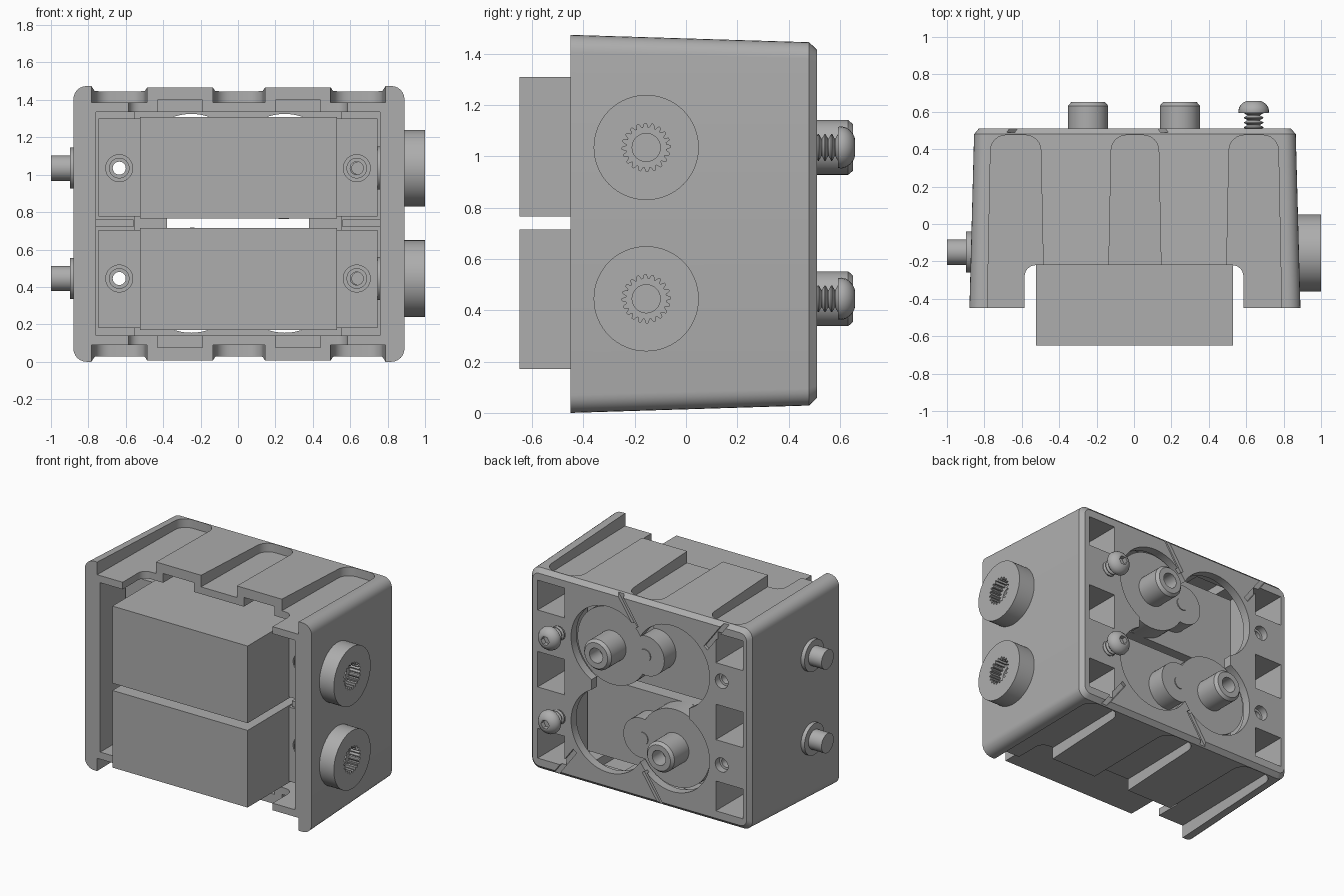
import bpy, bmesh, math
from mathutils import Vector

cube = bpy.data.objects.get("Cube")
if cube:
    bpy.data.objects.remove(cube, do_unlink=True)

grey = bpy.data.materials.new("plain grey")
grey.use_nodes = True
COLOR = (0.42, 0.42, 0.42, 1)
grey.diffuse_color = COLOR
grey.node_tree.nodes["Principled BSDF"].inputs["Base Color"].default_value = COLOR

MID = 0.737                      # mid height
ROWS = (0.445, 1.035)            # heights of the two drive units
AX = {"x": lambda u, v, t: (t, u, v),
      "y": lambda u, v, t: (u, t, v),
      "z": lambda u, v, t: (u, v, t)}


def loft(name, rings):
    """Closed solid through matching rings of points."""
    bm = bmesh.new()
    loops = [[bm.verts.new(p) for p in ring] for ring in rings]
    n = len(loops[0])
    for a, b in zip(loops, loops[1:]):
        for i in range(n):
            j = (i + 1) % n
            bm.faces.new((a[i], a[j], b[j], b[i]))
    bm.faces.new(loops[0])
    bm.faces.new(loops[-1])
    bmesh.ops.recalc_face_normals(bm, faces=bm.faces)
    me = bpy.data.meshes.new(name)
    bm.to_mesh(me)
    bm.free()
    me.materials.append(grey)
    ob = bpy.data.objects.new(name, me)
    bpy.context.collection.objects.link(ob)
    return ob


def prism(name, axis, pts, a, b):
    return loft(name, [[AX[axis](u, v, t) for u, v in pts] for t in (a, b)])


def box(name, x0, x1, y0, y1, z0, z1):
    return prism(name, "z", [(x0, y0), (x1, y0), (x1, y1), (x0, y1)], z0, z1)


def circle(cu, cv, r, n=40):
    return [(cu + r * math.cos(2 * math.pi * i / n), cv + r * math.sin(2 * math.pi * i / n))
            for i in range(n)]


def lathe(name, axis, cu, cv, profile, n=40):
    """Stack of circles: profile holds (radius, position along axis)."""
    return loft(name, [[AX[axis](u, v, t) for u, v in circle(cu, cv, r, n)] for r, t in profile])


def rounded(x0, x1, y0, y1, r, n=6, low=True):
    """Rectangle outline with rounded corners; low=False keeps the lower ones square."""
    pts = []
    for k, (cx, cy) in enumerate([(x1 - r, y1 - r), (x0 + r, y1 - r), (x0 + r, y0 + r), (x1 - r, y0 + r)]):
        if k > 1 and not low:
            pts.append((x0 if k == 2 else x1, y0))
            continue
        for i in range(n + 1):
            a = math.pi / 2 * (k + i / n)
            pts.append((cx + r * math.cos(a), cy + r * math.sin(a)))
    return pts


def boolean(ob, others, op="DIFFERENCE"):
    for other in others:
        mod = ob.modifiers.new("cut", "BOOLEAN")
        mod.operation, mod.solver, mod.object = op, "EXACT", other
        bpy.context.view_layer.objects.active = ob
        bpy.ops.object.modifier_apply(modifier=mod.name)
        bpy.data.objects.remove(other, do_unlink=True)
    return ob


# Housing shell: tapered rounded block with a bevelled back edge
def section(y, inset, r):
    return [AX["y"](u, v, y) for u, v in
            rounded(-0.88 + inset, 0.89 - inset, inset * 1.15, 2 * MID - inset * 1.15, r)]


housing = loft("housing", [section(-0.45, 0, 0.07), section(0.48, 0.025, 0.065), section(0.51, 0.05, 0.05)])
cuts = [box("c", -0.55, 0.55, -0.6, 0.45, 0.14, 1.335),
        box("c", -0.76, 0.76, -0.6, -0.08, 0.14, 1.335),
        prism("c", "z", rounded(-0.585, 0.585, -0.7, -0.22, 0.06), -0.1, 1.6)]

# Three sunken channels on top and bottom, with hollow ribs between them
for x0, x1 in ((-0.785, -0.48), (-0.14, 0.15), (0.49, 0.79)):
    outline = [(x + (0.02 if x < (x0 + x1) / 2 else -0.02) * (y + 0.5), y)
               for x, y in rounded(x0, x1, -0.6, 0.475, 0.08, low=False)]
    cuts += [prism("c", "z", outline, -0.2, 0.09), prism("c", "z", outline, 1.385, 1.7)]
for x in (-0.31, 0.32):
    cuts += [box("c", x - 0.12, x + 0.12, -0.5, 0.4, 0.075, 0.3),
             box("c", x - 0.12, x + 0.12, -0.5, 0.4, 1.2, 1.4)]

# Back wall: four-lobed opening, pockets, screw holes, diagonal grooves
for z in ROWS:
    for x in (-0.25, 0.25):
        cuts.append(prism("c", "y", circle(x, z, 0.29, 64), 0.3, 0.7))
    for x in (-0.635, 0.635):
        cuts.append(lathe("c", "y", x, z, [(0.035, -0.4), (0.035, 0.46), (0.05, 0.461), (0.05, 0.6)], 24))
cuts.append(box("c", -0.38, 0.38, 0.3, 0.7, ROWS[0], ROWS[1]))
for side in (-1, 1):
    for zc, h in ((0.215, 0.105), (MID, 0.125), (1.26, 0.105)):
        x0, x1 = sorted((side * 0.59, side * 0.8))
        cuts.append(box("c", x0, x1, -0.02, 0.7, zc - h, zc + h))
for spin in (1, -1):
    for xa, xb in ((0.19, 0.03), (-0.69, -0.51)):
        a = Vector((xa * spin, MID + spin * 0.74))
        b = Vector((xb * spin, MID + spin * 0.5))
        d = (b - a).normalized() * 0.017
        w = Vector((-d.y, d.x))
        cuts.append(prism("c", "y", [a + w, b + w, b - w, a - w], 0.488, 0.7))
boolean(housing, cuts)

# Divider ribs between the mounting ears
for name, x0, x1 in (("right_divider", -0.77, -0.56), ("left_divider", 0.56, 0.77)):
    box(name, x0, x1, -0.2, -0.07, 0.72, 0.76)

for row, z, side in (("lower", ROWS[0], -1), ("upper", ROWS[1], 1)):
    # Drive unit: body, ears with screw holes, gear cover, output hub
    zc = 0.4425 if row == "lower" else 1.0375
    box(row + "_drive_body", -0.525, 0.53, -0.65, 0.34, zc - 0.272, zc + 0.272)
    for s, label in ((-1, "right"), (1, "left")):
        x0, x1 = sorted((s * 0.5, s * 0.745))
        ear = box(row + "_" + label + "_ear", x0, x1, -0.19, -0.085, zc - 0.262, zc + 0.262)
        ring = [prism("c", "y", circle(s * 0.635, z, 0.072), -0.3, -0.175),
                prism("c", "y", circle(s * 0.635, z, 0.035, 24), -0.4, 0.1)]
        boolean(ear, ring)
        collar = prism(row + "_" + label + "_ear_collar", "y", circle(s * 0.635, z, 0.055), -0.2, -0.17)
        boolean(collar, [prism("c", "y", circle(s * 0.635, z, 0.035, 24), -0.4, 0.1)])
    hx = side * 0.245
    cover = prism(row + "_gear_cover", "y", circle(hx, z, 0.272, 64), 0.33, 0.47)
    boolean(cover, [prism("c", "y", circle(-side * 0.02, z, 0.14), 0.33, 0.47)], "UNION")
    prism(row + "_cover_pin", "y", circle(-side * 0.01, z, 0.045, 24), 0.46, 0.476)
    lathe(row + "_output_hub", "y", hx, z,
          [(0.107, 0.46), (0.107, 0.632), (0.09, 0.652), (0.052, 0.652), (0.052, 0.54)])

    # Screw with thread and domed socket head
    profile = [(0.034, -0.17)]
    t = 0.4
    while t < 0.585:
        profile += [(0.034, t), (0.052, t + 0.01), (0.052, t + 0.014), (0.034, t + 0.024)]
        t += 0.026
    profile += [(0.034, 0.592), (0.08, 0.593), (0.082, 0.605)]
    profile += [(0.082 * math.cos(a), 0.605 + 0.06 * math.sin(a)) for a in (0.3, 0.6, 0.85, 1.05)]
    profile.append((0.036, 0.658))
    screw = lathe(row + "_screw", "y", 0.64, z, profile, 24)
    boolean(screw, [prism("c", "y", circle(0.64, z, 0.032, 6), 0.625, 0.8)])

    # Side wheel with splined socket
    wheel = prism(row + "_wheel", "x", circle(-0.155, z, 0.205, 64), 0.84, 1.0)
    teeth = []
    for i in range(80):
        r = 0.094 if i % 4 < 2 else 0.078
        a = 2 * math.pi * i / 80
        teeth.append((-0.155 + r * math.cos(a), z + r * math.sin(a)))
    boolean(wheel, [prism("c", "x", teeth, 0.92, 1.1),
                    prism("c", "x", circle(-0.155, z, 0.055, 32), 0.89, 1.1)])
    prism(row + "_wheel_bearing", "x", circle(-0.155, z, 0.115), 0.745, 0.8)

    # Side axle pin with collar
    lathe(row + "_axle_pin", "x", -0.15, z,
          [(0.11, -0.8), (0.11, -0.897), (0.068, -0.898), (0.068, -1.0)])

# Smooth round surfaces, keep edges crisp
bpy.ops.object.select_all(action="DESELECT")
for ob in bpy.context.scene.objects:
    if ob.type == "MESH" and grey.name in ob.data.materials:
        ob.select_set(True)
        bpy.context.view_layer.objects.active = ob
bpy.ops.object.shade_smooth_by_angle(angle=math.radians(30))
